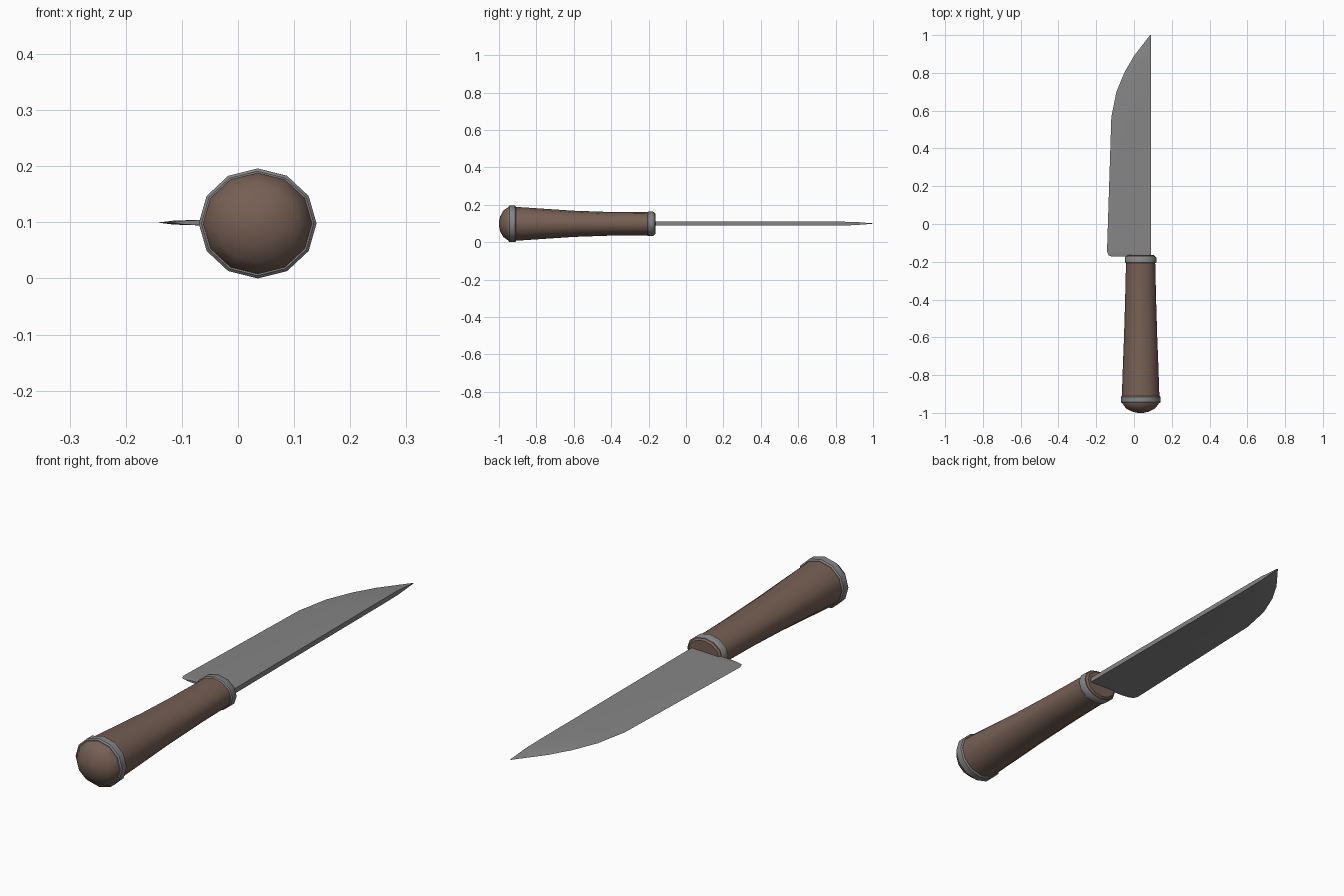
import bpy, bmesh, math

if "Cube" in bpy.data.objects:
    bpy.data.objects.remove(bpy.data.objects["Cube"])

CX, CZ, SIDES = 0.035, 0.098, 12


def material(name, rgb):
    m = bpy.data.materials.new(name)
    m.diffuse_color = (*rgb, 1)
    m.use_nodes = True
    m.node_tree.nodes["Principled BSDF"].inputs["Base Color"].default_value = m.diffuse_color
    return m


wood = material("brown wood", (0.18, 0.115, 0.088))
steel = material("grey steel", (0.235, 0.235, 0.235))


def finish(name, bm, mat, angle):
    bmesh.ops.recalc_face_normals(bm, faces=bm.faces)
    me = bpy.data.meshes.new(name)
    bm.to_mesh(me)
    bm.free()
    me.materials.append(mat)
    ob = bpy.data.objects.new(name, me)
    bpy.context.collection.objects.link(ob)
    bpy.ops.object.select_all(action='DESELECT')
    ob.select_set(True)
    bpy.context.view_layer.objects.active = ob
    bpy.ops.object.shade_smooth_by_angle(angle=math.radians(angle))
    return ob


def loft(name, profile, mat, angle=40):
    """Closed oval tube along y; profile rows are (y, x radius, z radius)."""
    bm = bmesh.new()
    rings = []
    for y, rx, rz in profile:
        rings.append([bm.verts.new((CX + rx * math.cos(i * math.tau / SIDES), y,
                                    CZ + rz * math.sin(i * math.tau / SIDES)))
                      for i in range(SIDES)])
    for a, b in zip(rings, rings[1:]):
        for i in range(SIDES):
            j = (i + 1) % SIDES
            bm.faces.new((a[i], a[j], b[j], b[i]))
    bm.faces.new(rings[0])
    bm.faces.new(rings[-1])
    return finish(name, bm, mat, angle)


# Handle parts
loft("pommel", [(-1.0, 0.015, 0.013), (-0.993, 0.045, 0.041), (-0.977, 0.076, 0.07),
                (-0.95, 0.097, 0.09), (-0.92, 0.097, 0.09)], wood)
loft("rear_ring", [(-0.948, 0.1, 0.093), (-0.943, 0.105, 0.098),
                   (-0.915, 0.105, 0.098), (-0.91, 0.1, 0.093)], steel)
loft("grip", [(-0.93, 0.1, 0.092), (-0.75, 0.094, 0.08), (-0.6, 0.088, 0.07),
              (-0.4, 0.082, 0.063), (-0.19, 0.077, 0.062)], wood)
loft("front_ring", [(-0.207, 0.079, 0.062), (-0.203, 0.083, 0.066),
                    (-0.177, 0.083, 0.066), (-0.172, 0.079, 0.062)], steel)
loft("front_cap", [(-0.195, 0.077, 0.061), (-0.17, 0.077, 0.061),
                   (-0.163, 0.069, 0.054)], wood)

# Blade: stations of (y at cutting edge, edge x, y at spine, spine half thickness)
SPINE = 0.089
stations = [(-0.172, -0.118, -0.172, 0.010), (-0.166, -0.135, -0.166, 0.010),
            (-0.145, -0.143, -0.145, 0.010), (0.566, -0.120, 0.566, 0.010),
            (0.70, -0.093, 0.70, 0.010), (0.804, -0.050, 0.804, 0.010),
            (0.89, 0.0, 0.90, 0.009), (1.0, 0.085, 1.0, 0.001)]
bm = bmesh.new()
rows = []
for ye, xe, ys, t in stations:
    xm, ym = xe + 0.12 * (SPINE - xe), ye + 0.12 * (ys - ye)
    tm = 0.35 * t
    rows.append([bm.verts.new(p) for p in (
        (xe, ye, 0.0995), (xm, ym, 0.0995 + tm), (SPINE, ys, 0.0995 + t),
        (SPINE, ys, 0.0995 - t), (xm, ym, 0.0995 - tm))])
for a, b in zip(rows, rows[1:]):
    for i in range(5):
        j = (i + 1) % 5
        bm.faces.new((a[i], a[j], b[j], b[i]))
bm.faces.new(rows[0])
bm.faces.new(rows[-1])
finish("blade", bm, steel, 30)
